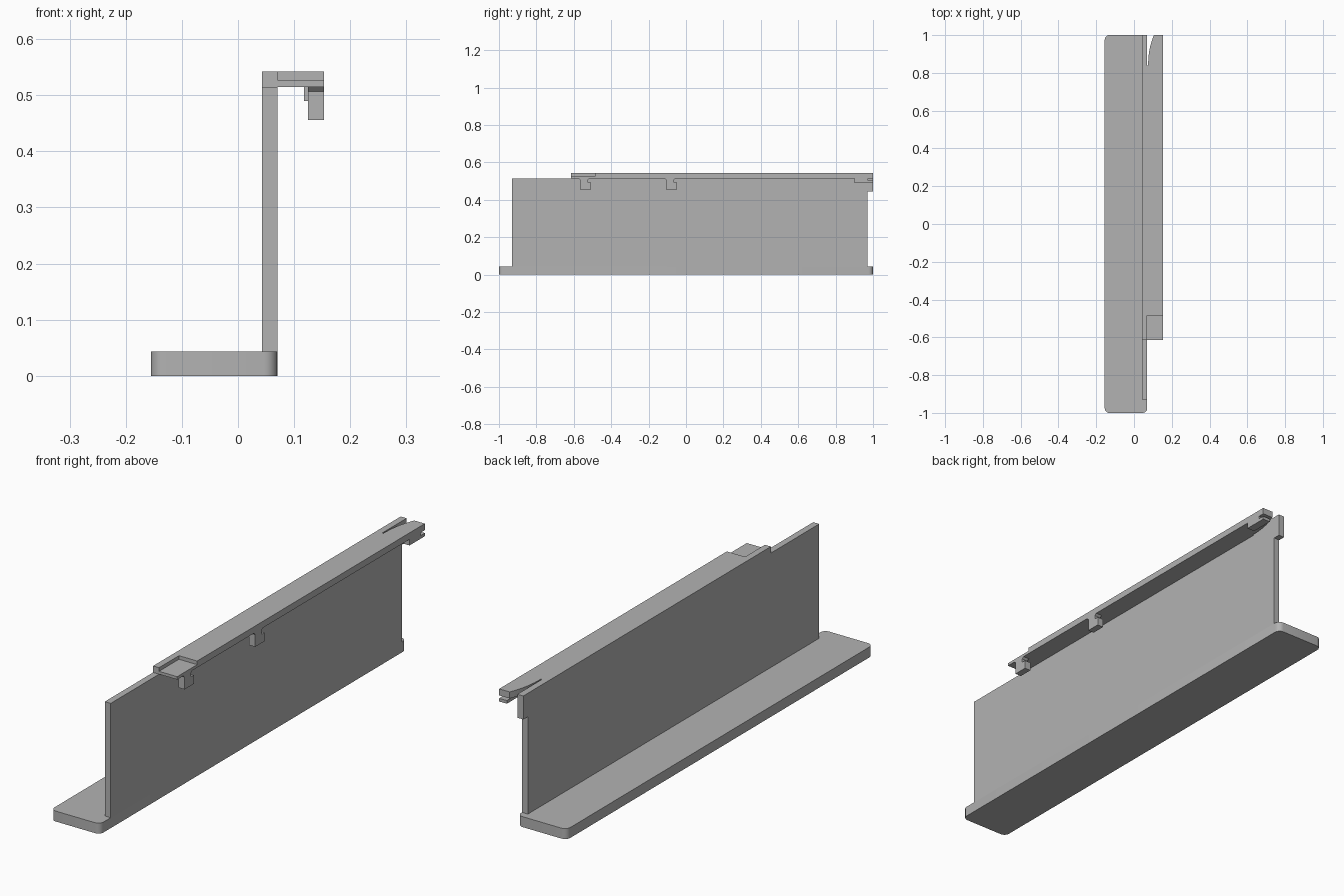
import bpy, bmesh, math

if "Cube" in bpy.data.objects:
    bpy.data.objects.remove(bpy.data.objects["Cube"])

grey = bpy.data.materials.new("plain grey")
grey.diffuse_color = (0.45, 0.45, 0.45, 1)
grey.use_nodes = True
grey.node_tree.nodes["Principled BSDF"].inputs["Base Color"].default_value = grey.diffuse_color


def prism(name, points, low, high, axis="z"):
    """Extrude a flat outline: (x, y) along z, or (y, z) along x."""
    bm = bmesh.new()

    def place(p, t):
        return (p[0], p[1], t) if axis == "z" else (t, p[0], p[1])

    face = bm.faces.new([bm.verts.new(place(p, low)) for p in points])
    moved = bmesh.ops.extrude_face_region(bm, geom=[face])["geom"]
    shift = (0, 0, high - low) if axis == "z" else (high - low, 0, 0)
    bmesh.ops.translate(bm, vec=shift,
                        verts=[v for v in moved if isinstance(v, bmesh.types.BMVert)])
    bmesh.ops.recalc_face_normals(bm, faces=bm.faces)
    mesh = bpy.data.meshes.new(name)
    bm.to_mesh(mesh)
    bm.free()
    mesh.materials.append(grey)
    obj = bpy.data.objects.new(name, mesh)
    bpy.context.collection.objects.link(obj)
    return obj


def rounded(x0, x1, y0, y1, r, steps=6):
    pts = []
    for i, (cx, cy) in enumerate([(x1 - r, y1 - r), (x0 + r, y1 - r),
                                  (x0 + r, y0 + r), (x1 - r, y0 + r)]):
        for k in range(steps + 1):
            a = math.pi / 2 * (i + k / steps)
            pts.append((cx + r * math.cos(a), cy + r * math.sin(a)))
    return pts


WALL_IN, WALL_OUT, EDGE = 0.043, 0.07, 0.153
SHELF, STEP, TOP = 0.515, 0.527, 0.542

# Long foot with rounded corners
foot = prism("foot", rounded(-0.155, WALL_OUT, -1, 1, 0.024), 0, 0.043)
bpy.context.view_layer.objects.active = foot
foot.select_set(True)
bpy.ops.object.shade_smooth_by_angle()

# Upright wall, with raised rail and a tab at the back end
prism("wall", [(-0.93, 0.043), (0.97, 0.043), (0.97, 0.445), (1, 0.445), (1, TOP),
               (-0.615, TOP), (-0.615, SHELF), (-0.93, SHELF)],
      WALL_IN, WALL_OUT, "x")

# Curved side of the slot at the back of the shelf
curve = [(0.075 + 0.03 * t ** 2.2, 0.84 + 0.16 * t) for t in [i / 8 for i in range(9)]]

# Overhanging shelf: thin full-length layer, then the upper layer behind the step
for name, front, low, high in (("shelf_lower", -0.615, SHELF, STEP),
                               ("shelf_upper", -0.485, STEP, TOP)):
    prism(name, [(WALL_OUT, front), (EDGE, front), (EDGE, 1)] + curve[::-1]
          + [(WALL_OUT, 0.84)], low, high)

# Lip under the back end of the shelf, with a narrow slit at its tip
prism("back_lip", [(0.9, 0.49), (1, 0.49), (1, 0.503), (0.972, 0.503),
                   (0.972, SHELF), (0.9, SHELF)], 0.118, EDGE, "x")

# Two hooks hanging below the shelf
for name, y in (("front_hook", -0.567), ("middle_hook", -0.107)):
    prism(name, [(y, 0.456), (y + 0.06, 0.456), (y + 0.06, 0.492), (y + 0.042, 0.492),
                 (y + 0.042, 0.507), (y + 0.05, SHELF), (y - 0.008, SHELF), (y, 0.507)],
          0.125, EDGE, "x")
